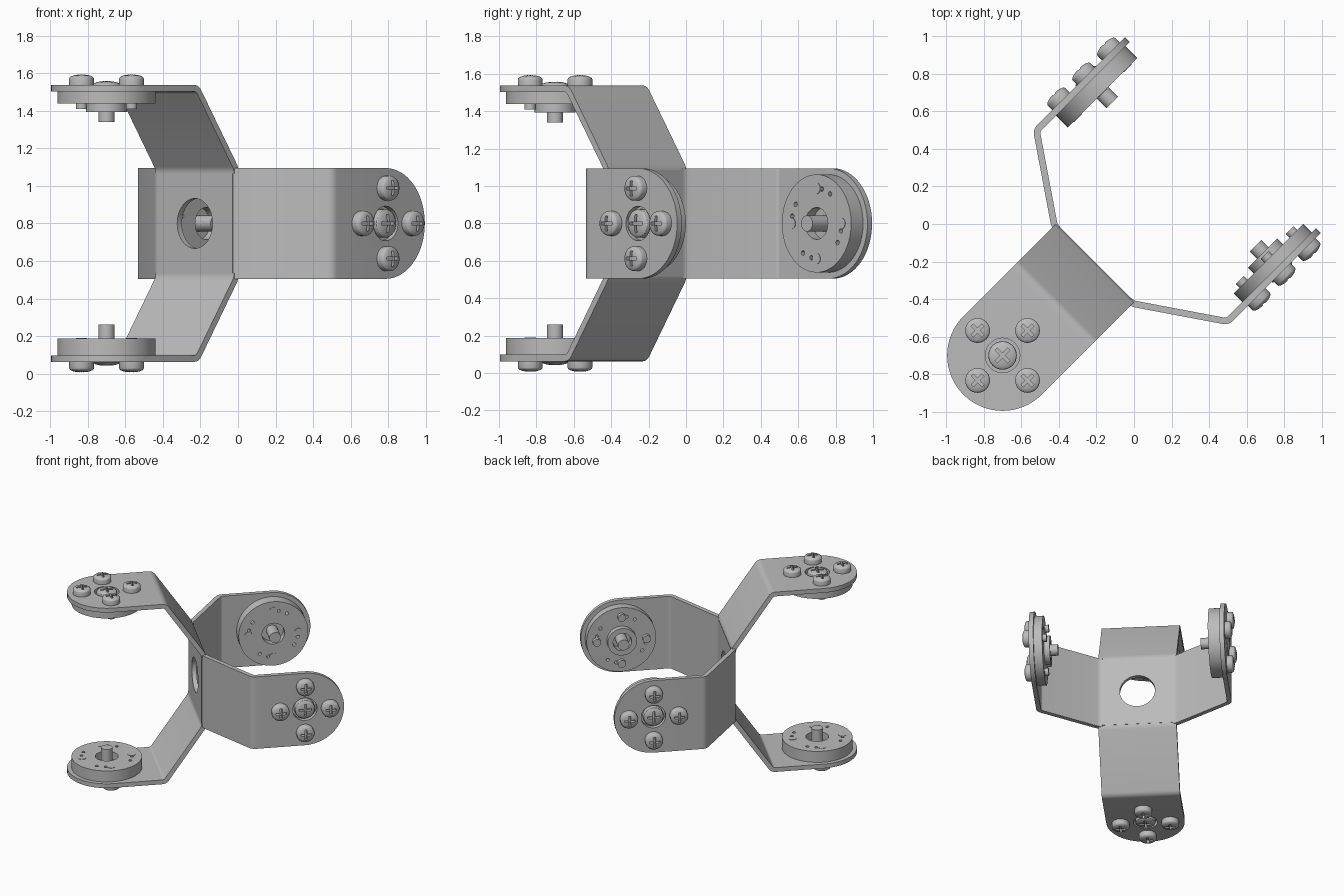
import bpy, bmesh
from math import pi, cos, sin, radians
from mathutils import Vector, Matrix

if "Cube" in bpy.data.objects:
    bpy.data.objects.remove(bpy.data.objects["Cube"])

# One plain metal colour
metal = bpy.data.materials.new("grey metal")
metal.use_nodes = True
colour = (0.5, 0.5, 0.5, 1)
metal.diffuse_color = colour
metal.node_tree.nodes["Principled BSDF"].inputs["Base Color"].default_value = colour

# Main dimensions
T = 0.035        # sheet thickness
HALF = 0.295     # half the sheet width
OUT = 0.737      # outer face of a tab
REACH = 0.70     # tab centre from the plate
BOLTS = 0.188    # bolt circle


def make(name, bm):
    mesh = bpy.data.meshes.new(name)
    bm.to_mesh(mesh)
    bm.free()
    mesh.materials.append(metal)
    ob = bpy.data.objects.new(name, mesh)
    bpy.context.collection.objects.link(ob)
    return ob


def activate(ob):
    bpy.ops.object.select_all(action='DESELECT')
    ob.select_set(True)
    bpy.context.view_layer.objects.active = ob


def smooth(ob, angle=30):
    activate(ob)
    bpy.ops.object.shade_smooth_by_angle(angle=radians(angle))


def cut(ob, bm):
    cutter = make("cutter", bm)
    cutter.hide_render = True
    mod = ob.modifiers.new("cut", 'BOOLEAN')
    mod.operation, mod.solver, mod.object = 'DIFFERENCE', 'EXACT', cutter
    activate(ob)
    bpy.ops.object.modifier_apply(modifier=mod.name)
    bpy.data.objects.remove(cutter)


def drills(points, radius, length=0.4, segments=32):
    bm = bmesh.new()
    for p in points:
        bmesh.ops.create_cone(bm, cap_ends=True, segments=segments, radius1=radius,
                              radius2=radius, depth=length, matrix=Matrix.Translation(p))
    return bm


def lathe(name, profile, steps=48):
    bm = bmesh.new()
    vs = [bm.verts.new((r, 0, z)) for r, z in profile]
    es = [bm.edges.new(pair) for pair in zip(vs, vs[1:])]
    bmesh.ops.spin(bm, geom=vs + es, cent=(0, 0, 0), axis=(0, 0, 1),
                   angle=2 * pi, steps=steps, use_merge=True)
    bmesh.ops.remove_doubles(bm, verts=bm.verts[:], dist=1e-5)
    bmesh.ops.recalc_face_normals(bm, faces=bm.faces[:])
    return make(name, bm)


def ring(angle, radius=BOLTS):
    return Vector((radius * cos(angle), radius * sin(angle), 0))


# Cross-head screw, seat of the head at z = 0
def screw(name, head, shank, length, slot):
    dome = [(head * cos(a), 0.034 + 0.022 * sin(a))
            for a in (pi / 2 * i / 6 for i in range(6))]
    ob = lathe(name, [(0, -length), (shank, -length), (shank, 0), (head, 0)]
               + dome + [(0, 0.056)], 32)
    for size in ((slot, 0.016), (0.016, slot)):
        bm = bmesh.new()
        bmesh.ops.create_cube(bm, size=1, matrix=Matrix.Translation((0, 0, 0.06))
                              @ Matrix.Diagonal((*size, 0.07, 1)))
        cut(ob, bm)
    smooth(ob)
    return ob


# Arm: bent strip with a rounded, pierced end. x across, y forward, z outward
def arm(name):
    start, a = Vector((T / 2, HALF - 0.03)), Vector((T / 2, HALF - 0.004))
    b, end = Vector((0.31, OUT - T / 2)), Vector((REACH, OUT - T / 2))
    path = [start]
    for before, corner, after in ((start, a, b), (a, b, end)):
        p = corner + (before - corner).normalized() * 0.024
        q = corner + (after - corner).normalized() * 0.024
        for i in range(6):
            t = i / 5
            path.append(p * (1 - t) ** 2 + corner * 2 * t * (1 - t) + q * t * t)
    path.append(end)
    bm = bmesh.new()
    rows = [[bm.verts.new((x, y, z)) for x in (HALF, -HALF)] for y, z in path]
    for (r0, l0), (r1, l1) in zip(rows, rows[1:]):
        bm.faces.new((r0, r1, l1, l0))
    arc = [bm.verts.new((HALF * cos(pi * i / 32), REACH + HALF * sin(pi * i / 32), end.y))
           for i in range(1, 32)]
    bm.faces.new([rows[-1][0]] + arc + [rows[-1][1]])
    ob = make(name, bm)
    mod = ob.modifiers.new("sheet", 'SOLIDIFY')
    mod.thickness, mod.offset, mod.use_even_offset = T, 0, True
    activate(ob)
    bpy.ops.object.modifier_apply(modifier=mod.name)
    cut(ob, drills([Vector((0, REACH, OUT))], 0.092, segments=48))
    smooth(ob)
    return ob


# Round horns, z pointing outward with the outer face at z = 0
def horn(name, profile):
    ob = lathe(name, profile, 64)
    holes = [ring(pi / 2 * k + radians(d)) for k in range(4) for d in (12, 33)]
    cut(ob, drills(holes, 0.013, segments=12))
    smooth(ob)
    return ob


R = 0.262
flat_profile = [(0, 0), (R, 0), (R, -0.09), (0.085, -0.09), (0.085, -0.03), (0, -0.03)]
hub_profile = [(0, 0), (R, 0), (R, -0.064), (0.11, -0.064), (0.11, -0.108),
               (0.07, -0.108), (0.07, -0.04), (0, -0.04)]

masters = {
    "arm": arm("arm"),
    "flat_horn": horn("flat_horn", flat_profile),
    "hub_horn": horn("hub_horn", hub_profile),
    "rim_screw": screw("rim_screw", 0.066, 0.03, 0.128, 0.08),
    "centre_screw": screw("centre_screw", 0.076, 0.043, 0.163, 0.095),
}


def place(kind, name, matrix):
    ob = bpy.data.objects.new(name, masters[kind].data)
    bpy.context.collection.objects.link(ob)
    ob.matrix_world = matrix


def frame(forward, out, origin):
    m = Matrix((forward.cross(out), forward, out)).transposed().to_4x4()
    m.translation = origin
    return m


U = Vector((1, -1, 0)).normalized()
W = Vector((1, 1, 0)).normalized()
Z = Vector((0, 0, 1))
MID = W * -0.3075 + Z * 0.8

# Middle plate with its round hole
bm = bmesh.new()
side = 2 * HALF - 0.02
bmesh.ops.create_cube(bm, size=1, matrix=Matrix.Diagonal((side, side, T, 1)))
plate = make("middle_plate", bm)
cut(plate, drills([Vector((0, 0, 0))], 0.133, segments=48))
smooth(plate)
plate.matrix_world = frame(Z, W, MID)

# Four arms: one pair bent forward, the other backward
for label, forward, out, kind in (("left", W, U, "hub_horn"), ("right", W, -U, "flat_horn"),
                                  ("upper", -W, Z, "hub_horn"), ("lower", -W, -Z, "flat_horn")):
    base = frame(forward, out, MID - forward * T / 2)
    place("arm", label + "_arm", base)
    tab = base @ Matrix.Translation((0, REACH, OUT))
    seat = tab @ Matrix.Translation((0, 0, -T))
    place(kind, label + "_" + kind, seat)
    place("centre_screw", label + "_centre_screw", seat)
    for k in range(4):
        place("rim_screw", f"{label}_rim_screw_{k + 1}",
              tab @ Matrix.Translation(ring(pi / 2 * k)))

for ob in masters.values():
    bpy.data.objects.remove(ob)
